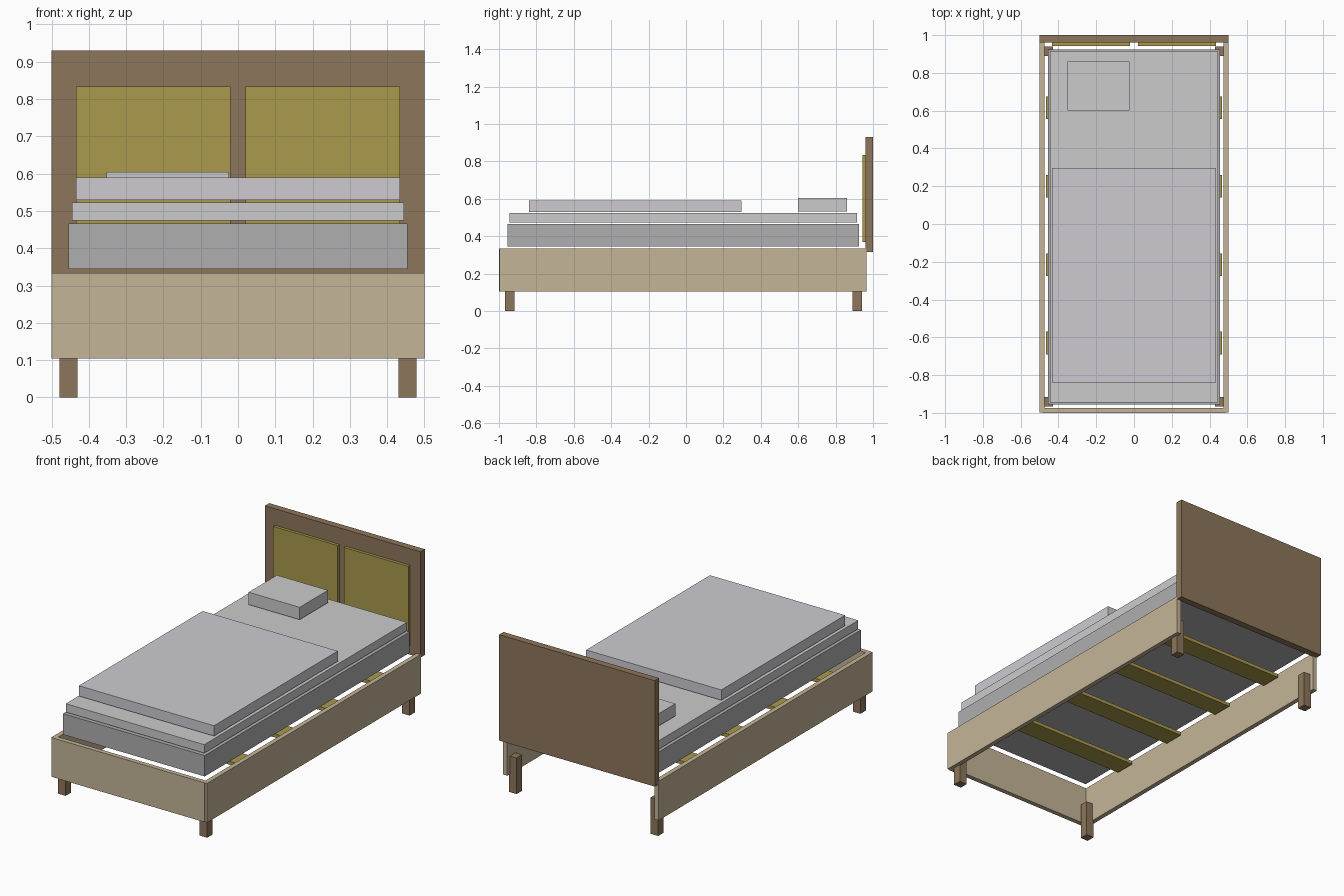
import bpy

if "Cube" in bpy.data.objects:
    bpy.data.objects.remove(bpy.data.objects["Cube"])


def material(name, rgb):
    m = bpy.data.materials.new(name)
    m.diffuse_color = (*rgb, 1)
    m.use_nodes = True
    m.node_tree.nodes["Principled BSDF"].inputs["Base Color"].default_value = m.diffuse_color
    return m


pale_wood = material("pale_wood", (0.55, 0.46, 0.31))
dark_wood = material("dark_wood", (0.27, 0.18, 0.105))
olive = material("olive", (0.40, 0.32, 0.072))
mattress_grey = material("mattress_grey", (0.43, 0.43, 0.43))
sheet_white = material("sheet_white", (0.69, 0.69, 0.70))
blanket_grey = material("blanket_grey", (0.61, 0.60, 0.64))


def box(name, x, y, z, mat):
    """Box from (min, max) ranges on each axis."""
    bpy.ops.mesh.primitive_cube_add(size=1)
    ob = bpy.context.object
    ob.name = name
    ob.location = [(a + b) / 2 for a, b in (x, y, z)]
    ob.scale = [b - a for a, b in (x, y, z)]
    bpy.ops.object.transform_apply(location=False, rotation=False, scale=True)
    ob.data.materials.append(mat)
    return ob


# Parts that repeat on the left and right
for side, s in (("left", -1), ("right", 1)):
    def span(a, b):
        return tuple(sorted((s * a, s * b)))

    box(f"{side}_side_rail", span(0.473, 0.5), (-0.997, 0.965), (0.105, 0.333), pale_wood)
    box(f"{side}_headboard_panel", span(0.02, 0.434), (0.943, 0.96), (0.37, 0.834), olive)
    box(f"front_{side}_leg", span(0.43, 0.479), (-0.967, -0.917), (0, 0.21), dark_wood)
    box(f"back_{side}_leg", span(0.43, 0.479), (0.89, 0.94), (0, 0.21), dark_wood)

# Foot rail and headboard
box("foot_rail", (-0.485, 0.485), (-1.0, -0.973), (0.105, 0.333), pale_wood)
box("headboard", (-0.5, 0.5), (0.96, 1.0), (0.315, 0.93), dark_wood)

# Slats under the mattress
for i in range(4):
    y = -0.63 + i * 0.415
    box(f"slat_{i + 1}", (-0.465, 0.465), (y - 0.06, y + 0.06), (0.305, 0.325), olive)

# Bedding
box("mattress", (-0.455, 0.455), (-0.955, 0.925), (0.345, 0.466), mattress_grey)
box("sheet", (-0.445, 0.445), (-0.945, 0.915), (0.474, 0.523), sheet_white)
box("blanket", (-0.434, 0.434), (-0.84, 0.296), (0.53, 0.59), blanket_grey)
box("pillow", (-0.352, -0.024), (0.60, 0.86), (0.533, 0.605), sheet_white)
